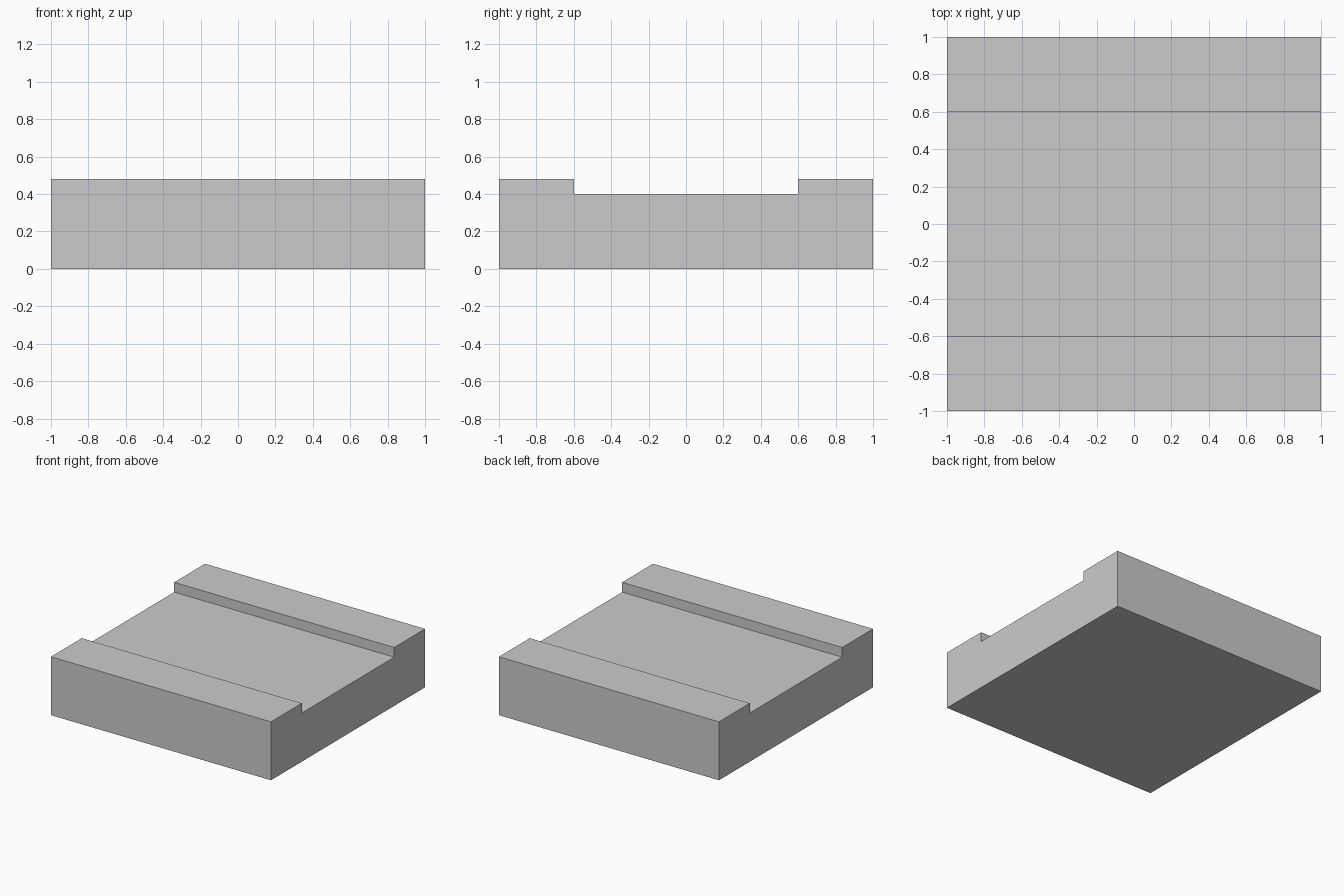
import bpy
import bmesh

if "Cube" in bpy.data.objects:
    bpy.data.objects.remove(bpy.data.objects["Cube"])

HALF = 1.0        # half length along x and y
CHANNEL = 0.6     # half width of the sunken channel
FLOOR_Z = 0.4     # channel floor height
TOP_Z = 0.48      # height of the raised edges


def extrude_profile(name, profile, half_length):
    """Extrude a closed (y, z) profile along x, centred on x = 0."""
    bm = bmesh.new()
    face = bm.faces.new([bm.verts.new((-half_length, y, z)) for y, z in profile])
    result = bmesh.ops.extrude_face_region(bm, geom=[face], use_keep_orig=True)
    moved = [v for v in result["geom"] if isinstance(v, bmesh.types.BMVert)]
    bmesh.ops.translate(bm, verts=moved, vec=(2 * half_length, 0, 0))
    bmesh.ops.recalc_face_normals(bm, faces=bm.faces)
    mesh = bpy.data.meshes.new(name)
    bm.to_mesh(mesh)
    bm.free()
    obj = bpy.data.objects.new(name, mesh)
    bpy.context.collection.objects.link(obj)
    return obj


# Slab with a raised edge on each side: half profile, mirrored in y
half = [(HALF, 0), (HALF, TOP_Z), (CHANNEL, TOP_Z), (CHANNEL, FLOOR_Z)]
profile = half + [(-y, z) for y, z in reversed(half)]
extrude_profile("channelled_road_tile", profile, HALF)
